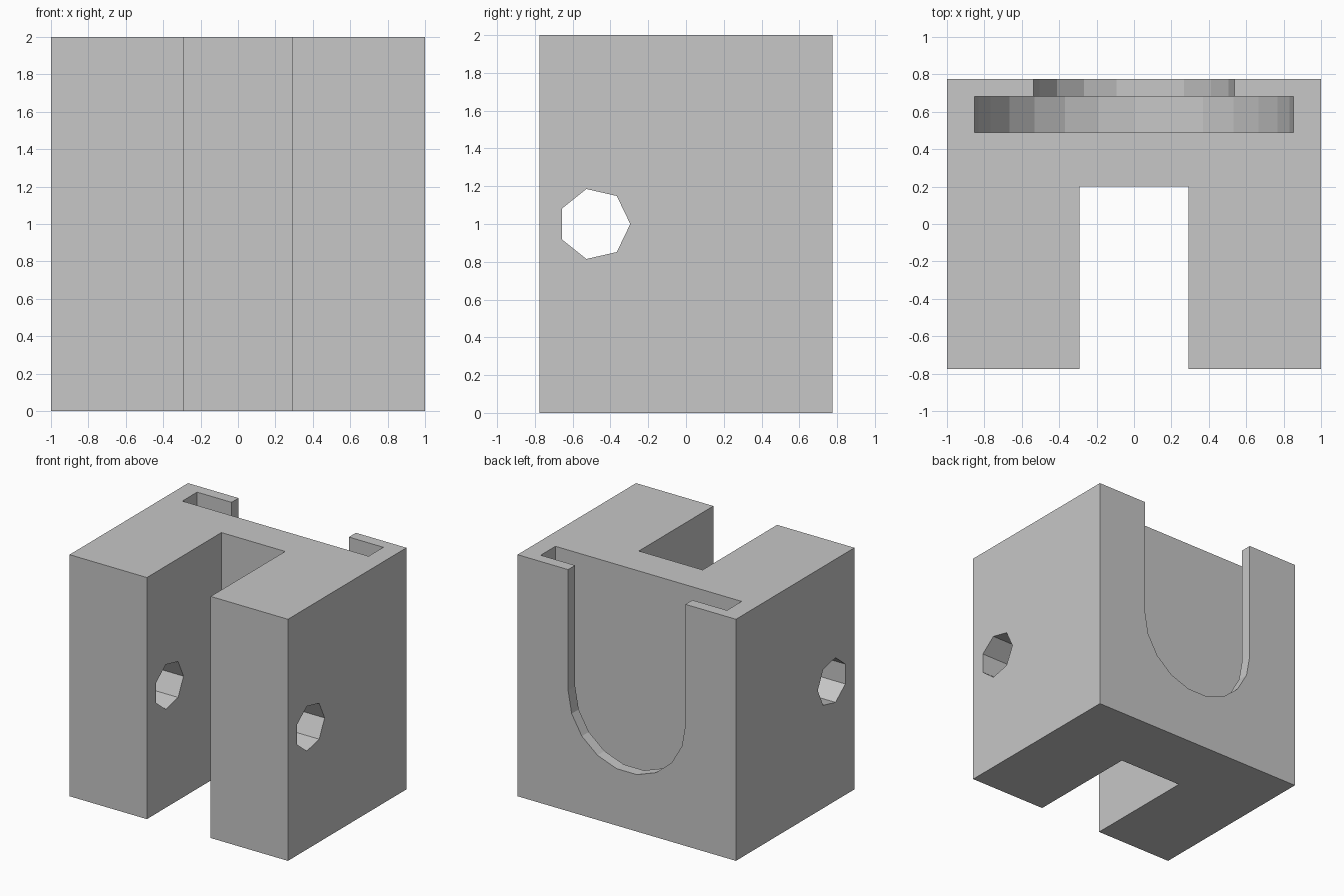
import bpy
import bmesh
from math import cos, sin, pi
from mathutils import Vector

cube = bpy.data.objects.get("Cube")
if cube:
    bpy.data.objects.remove(cube, do_unlink=True)

grey = bpy.data.materials.new("plain grey")
grey.use_nodes = True
colour = (0.57, 0.57, 0.57, 1)
grey.diffuse_color = colour
grey.node_tree.nodes["Principled BSDF"].inputs["Base Color"].default_value = colour


def prism(name, points, along):
    """Solid made by sweeping a closed outline of 3D points along a vector."""
    bm = bmesh.new()
    face = bm.faces.new([bm.verts.new(p) for p in points])
    swept = bmesh.ops.extrude_face_region(bm, geom=[face])["geom"]
    moved = [g for g in swept if isinstance(g, bmesh.types.BMVert)]
    bmesh.ops.translate(bm, verts=moved, vec=Vector(along))
    bmesh.ops.recalc_face_normals(bm, faces=bm.faces)
    mesh = bpy.data.meshes.new(name)
    bm.to_mesh(mesh)
    bm.free()
    mesh.materials.append(grey)
    obj = bpy.data.objects.new(name, mesh)
    bpy.context.collection.objects.link(obj)
    return obj


def slot(name, radius, steps, y_min, y_max):
    """Round-bottomed upright slot, open at the top."""
    arc = [pi + pi * i / steps for i in range(steps + 1)]
    points = [(radius * cos(a), y_min, 1 + radius * sin(a)) for a in arc]
    points += [(radius, y_min, 2.2), (-radius, y_min, 2.2)]
    return prism(name, points, (0, y_max - y_min, 0))


def cut(target, cutter):
    """Subtract the cutter from the target, then discard the cutter."""
    cutter.hide_render = True
    mod = target.modifiers.new("cut", 'BOOLEAN')
    mod.operation = 'DIFFERENCE'
    mod.solver = 'EXACT'
    mod.object = cutter
    bpy.context.view_layer.update()
    graph = bpy.context.evaluated_depsgraph_get()
    mesh = bpy.data.meshes.new_from_object(target.evaluated_get(graph))
    target.modifiers.clear()
    target.data = mesh
    bpy.data.objects.remove(cutter, do_unlink=True)


# Block with a full-height channel in the front
half, depth, gap, floor = 1.0, 0.775, 0.292, 0.2
right_half = [(gap, floor), (gap, -depth), (half, -depth), (half, depth)]
outline = right_half + [(-x, y) for x, y in reversed(right_half)]
block = prism("mounting_block", [(x, y, 0) for x, y in outline], (0, 0, 2))

# Stepped slot in the back: wide pocket behind a narrower opening
cut(block, slot("wide_pocket_cutter", 0.853, 14, 0.49, 0.683))
cut(block, slot("narrow_opening_cutter", 0.537, 9, 0.6, 0.9))

# Seven-sided pin hole through both arms
ring = [2 * pi * i / 7 for i in range(7)]
hole = [(-1.2, -0.485 + 0.19 * cos(a), 1 + 0.19 * sin(a)) for a in ring]
cut(block, prism("pin_hole_cutter", hole, (2.4, 0, 0)))
